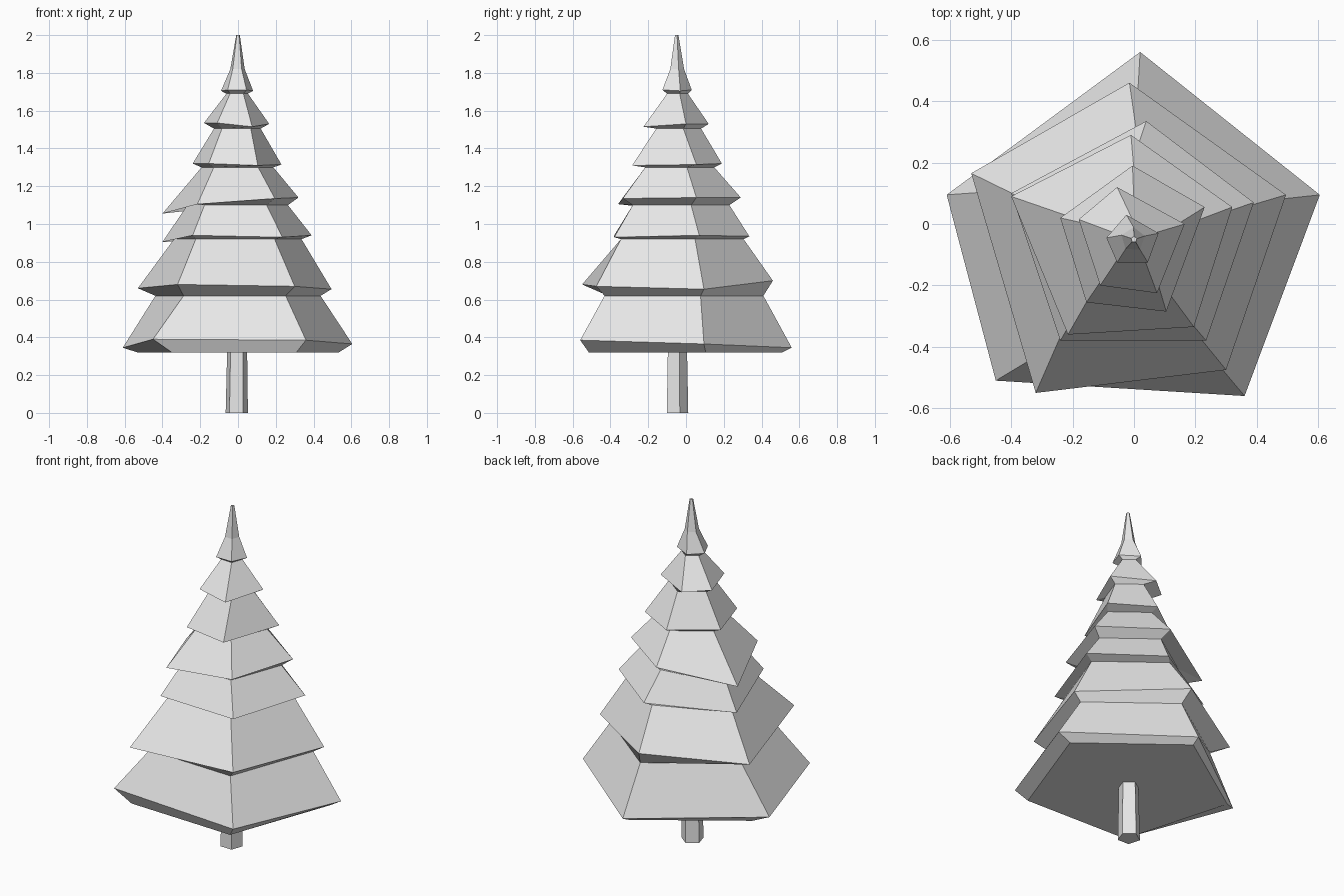
import bpy, bmesh, math

if "Cube" in bpy.data.objects:
    bpy.data.objects.remove(bpy.data.objects["Cube"])

AXIS_Y = -0.05   # the tree's axis sits slightly in front of centre
START = 16       # angle of the right-hand corner, in degrees

grey = bpy.data.materials.new("light grey")
grey.diffuse_color = (0.8, 0.8, 0.8, 1)
grey.use_nodes = True
grey.node_tree.nodes["Principled BSDF"].inputs["Base Color"].default_value = grey.diffuse_color


def ring(radius, z, cx=0.0):
    """Regular five-sided ring, from the right corner counter-clockwise."""
    pts = []
    for i in range(5):
        a = math.radians(START + 72 * i)
        pts.append((cx + radius * math.cos(a), AXIS_Y + radius * math.sin(a), z))
    return pts


def loft(name, rings):
    """Skin a stack of rings and cap both ends."""
    bm = bmesh.new()
    loops = [[bm.verts.new(p) for p in r] for r in rings]
    for low, high in zip(loops, loops[1:]):
        for i in range(5):
            j = (i + 1) % 5
            bm.faces.new((low[i], low[j], high[j], high[i]))
    bm.faces.new(loops[0][::-1])
    bm.faces.new(loops[-1])
    bmesh.ops.recalc_face_normals(bm, faces=bm.faces)
    mesh = bpy.data.meshes.new(name)
    bm.to_mesh(mesh)
    bm.free()
    mesh.materials.append(grey)
    ob = bpy.data.objects.new(name, mesh)
    bpy.context.collection.objects.link(ob)


# Uneven eave corners of each tier: right, back, left, front left, front right
eaves = [
    [(.605, .095, .365), (.02, .56, .345), (-.61, .095, .345), (-.45, -.51, .39), (.36, -.56, .385)],
    [(.495, .095, .655), (-.015, .46, .70), (-.53, .165, .66), (-.32, -.55, .68), (.30, -.475, .67)],
    [(.39, .07, .94), (.04, .335, .935), (-.40, .10, .905), (-.24, -.38, .94), (.235, -.38, .93)],
    [(.32, .055, 1.14), (-.01, .29, 1.14), (-.40, .09, 1.055), (-.215, -.36, 1.105), (.195, -.335, 1.135)],
    [(.23, .055, 1.315), (-.005, .19, 1.32), (-.24, .02, 1.32), (-.155, -.255, 1.32), (.105, -.285, 1.31)],
    [(.165, 0, 1.53), (-.055, .12, 1.53), (-.18, .015, 1.535), (-.11, -.20, 1.535), (.075, -.225, 1.515)],
    [(.08, -.03, 1.705), (-.025, .03, 1.71), (-.09, -.045, 1.705), (-.055, -.125, 1.71), (.045, -.125, 1.71)],
]

# Narrow waists (radius, height) under every tier
waists = [(.56, .32), (.46, .62), (.355, .92), (.28, 1.10), (.20, 1.30), (.13, 1.505), (.06, 1.69)]

# Foliage: waist and eave alternate up to a thin tip
rings = []
for (radius, z), eave in zip(waists, eaves):
    rings += [ring(radius, z, -0.005), eave]
rings += [ring(.04, 1.82, -0.003), ring(.01, 2.0)]
loft("foliage", rings)

# Trunk, slightly wider at the ground
loft("trunk", [ring(.062, 0, -0.007), ring(.055, .36, -0.005)])
